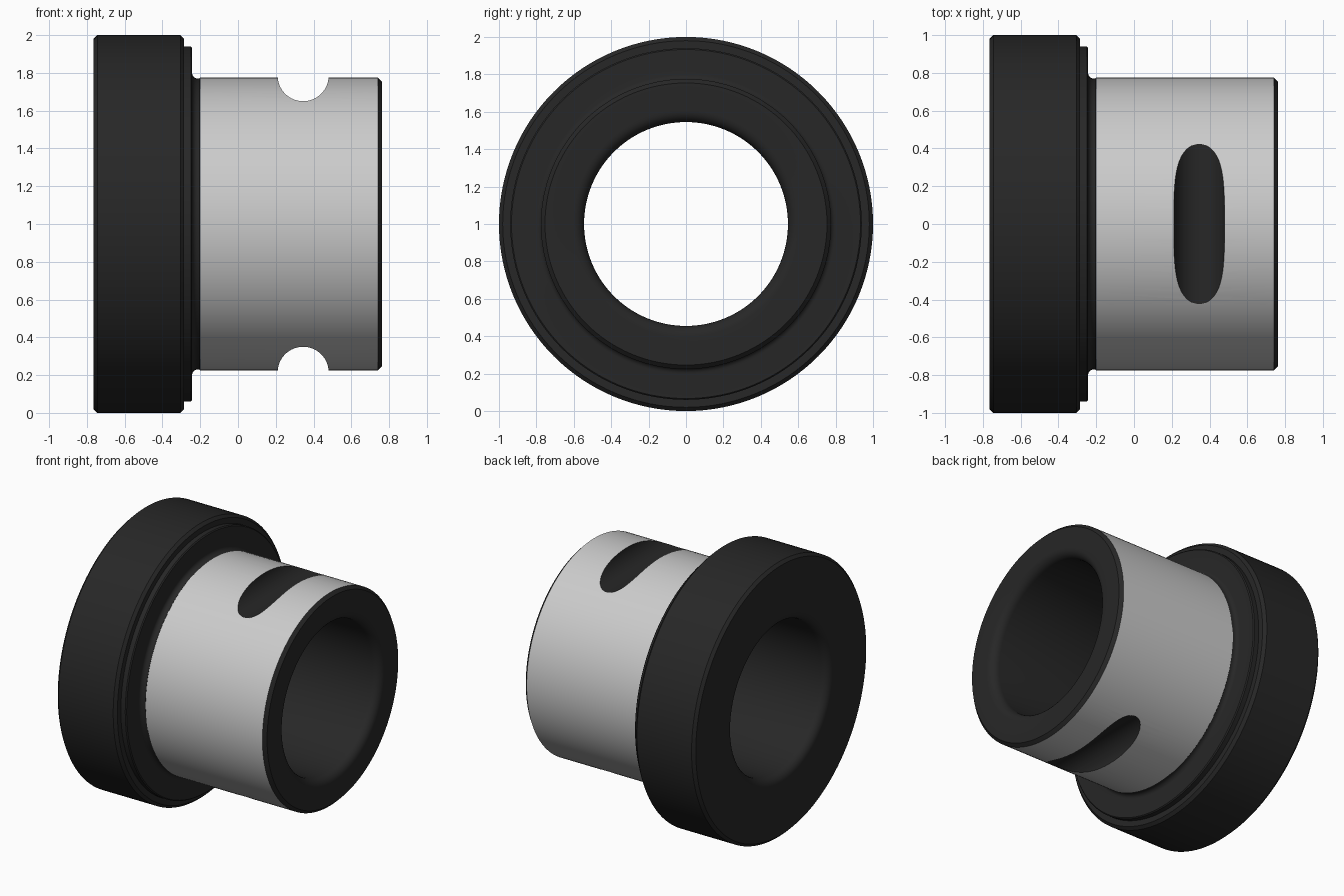
import bpy, bmesh, math
from mathutils import Matrix

if "Cube" in bpy.data.objects:
    bpy.data.objects.remove(bpy.data.objects["Cube"])

SEG = 128


def material(name, color):
    m = bpy.data.materials.new(name)
    m.diffuse_color = color
    m.use_nodes = True
    m.node_tree.nodes["Principled BSDF"].inputs["Base Color"].default_value = m.diffuse_color
    return m


steel = material("ground_steel", (0.8, 0.8, 0.8, 1))
black = material("black_oxide", (0.02, 0.02, 0.02, 1))


def arc(cx, cr, radius, a0, a1, n=6):
    """Points (x, r) along a fillet, angles in degrees."""
    angles = [math.radians(a0 + (a1 - a0) * i / n) for i in range(n + 1)]
    return [(cx + radius * math.cos(a), cr + radius * math.sin(a)) for a in angles]


def make_object(name, bm, mats):
    bmesh.ops.recalc_face_normals(bm, faces=bm.faces)
    mesh = bpy.data.meshes.new(name)
    bm.to_mesh(mesh)
    bm.free()
    for m in mats:
        mesh.materials.append(m)
    ob = bpy.data.objects.new(name, mesh)
    bpy.context.collection.objects.link(ob)
    return ob


# Flanged bushing: closed profile (x, radius) turned about the x axis
profile = [(-0.765, 0.98), (-0.745, 1.0), (-0.305, 1.0), (-0.285, 0.98),
           (-0.285, 0.94), (-0.25, 0.94), (-0.243, 0.933)]
profile += arc(-0.213, 0.80, 0.03, 180, 270)      # relief at the flange root
profile += [(-0.205, 0.77), (-0.2, 0.776)]
land = len(profile) - 1                           # ground outer surface starts here
profile += [(0.74, 0.776), (0.762, 0.754)]
profile += arc(0.702, 0.605, 0.06, 0, -90)        # rounded bore mouths
profile += arc(-0.705, 0.605, 0.06, 270, 180)

bm = bmesh.new()
rings = []
for i in range(SEG):
    a = 2 * math.pi * i / SEG
    rings.append([bm.verts.new((x, r * math.cos(a), 1 + r * math.sin(a))) for x, r in profile])
for i in range(SEG):
    p, q = rings[i], rings[(i + 1) % SEG]
    for j in range(len(profile)):
        k = (j + 1) % len(profile)
        face = bm.faces.new((p[j], p[k], q[k], q[j]))
        face.material_index = 0 if j == land else 1
bushing = make_object("flanged_bushing", bm, [steel, black])

# Round cross grooves, top and bottom
bm = bmesh.new()
for s in (1, -1):
    place = Matrix.Translation((0.345, 0, 1 + s * 0.785)) @ Matrix.Rotation(math.pi / 2, 4, 'X')
    bmesh.ops.create_cone(bm, cap_ends=True, segments=64, radius1=0.135, radius2=0.135,
                          depth=2, matrix=place)
for f in bm.faces:
    f.material_index = 1
cutter = make_object("groove_cutter", bm, [steel, black])
cutter.hide_render = True

mod = bushing.modifiers.new("grooves", 'BOOLEAN')
mod.operation = 'DIFFERENCE'
mod.solver = 'EXACT'
mod.object = cutter
bpy.context.view_layer.objects.active = bushing
bushing.select_set(True)
bpy.ops.object.modifier_apply(modifier=mod.name)
bpy.data.objects.remove(cutter)
bpy.ops.object.shade_smooth_by_angle(angle=math.radians(30))
